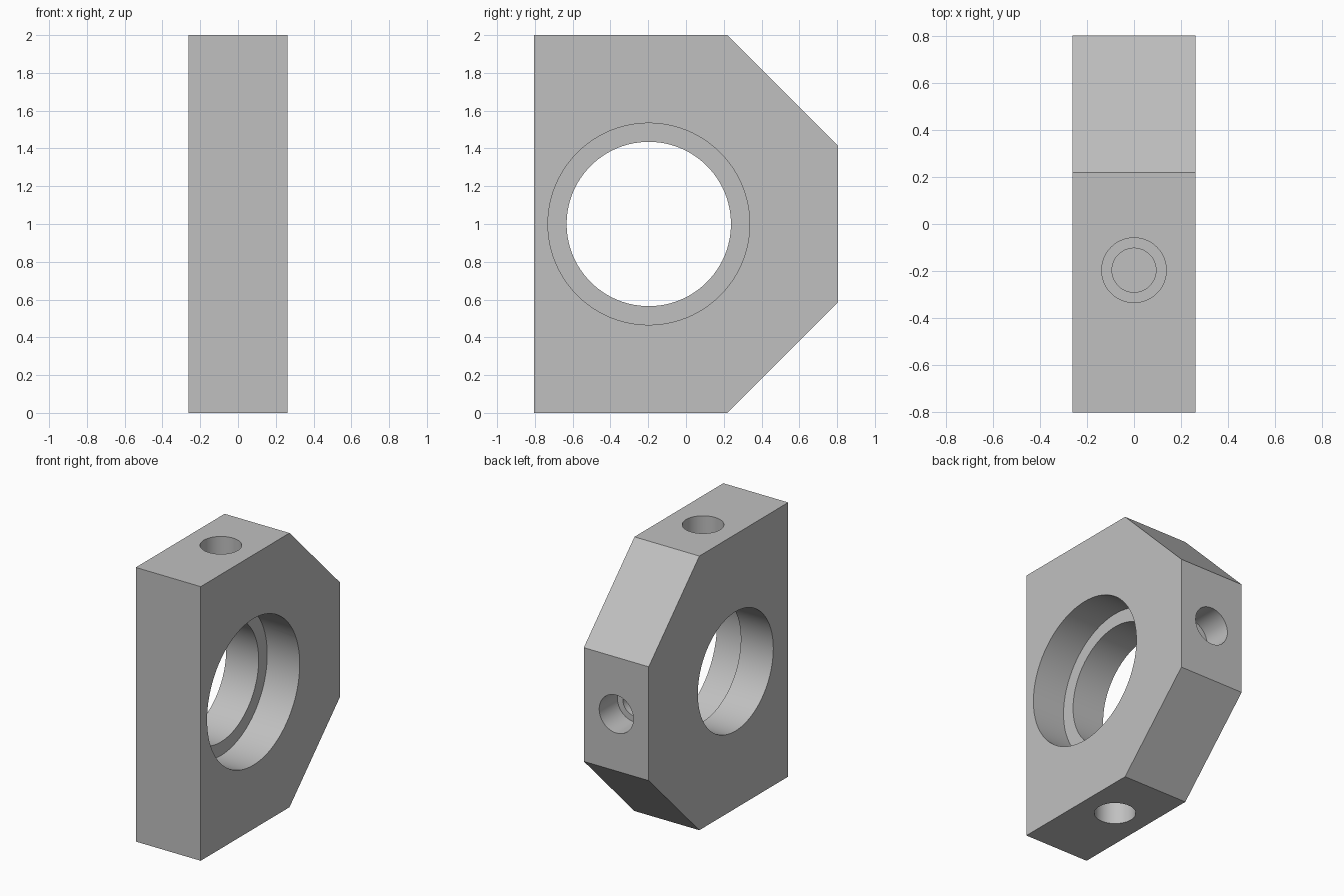
import bpy
import bmesh
from math import pi
from mathutils import Matrix, Vector

cube = bpy.data.objects.get("Cube")
if cube:
    bpy.data.objects.remove(cube, do_unlink=True)

HALF_WIDTH = 0.262
BORE = Vector((0, -0.197, 1))

grey = bpy.data.materials.new("plain grey")
grey.use_nodes = True
colour = (0.53, 0.53, 0.53, 1)
grey.diffuse_color = colour
grey.node_tree.nodes["Principled BSDF"].inputs["Base Color"].default_value = colour


def make_object(name, bm):
    bmesh.ops.recalc_face_normals(bm, faces=bm.faces)
    mesh = bpy.data.meshes.new(name)
    bm.to_mesh(mesh)
    bm.free()
    mesh.materials.append(grey)
    obj = bpy.data.objects.new(name, mesh)
    bpy.context.collection.objects.link(obj)
    return obj


def drill(body, start, end, radius, sides):
    """Cut a round hole between two points, then discard the cutter."""
    axis = end - start
    turn = axis.to_track_quat("Z", "Y").to_matrix().to_4x4()
    bm = bmesh.new()
    bmesh.ops.create_cone(bm, cap_ends=True, segments=sides, radius1=radius,
                          radius2=radius, depth=axis.length,
                          matrix=Matrix.Translation((start + end) / 2) @ turn)
    cutter = make_object("hole_cutter", bm)
    cutter.hide_render = True
    cut = body.modifiers.new("hole", "BOOLEAN")
    cut.operation = "DIFFERENCE"
    cut.solver = "EXACT"
    cut.object = cutter
    bpy.context.view_layer.objects.active = body
    bpy.ops.object.modifier_apply(modifier=cut.name)
    bpy.data.objects.remove(cutter, do_unlink=True)


# Block with two chamfered rear corners, extruded across its width
profile = [(-0.804, 0), (0.22, 0), (0.804, 0.585),
           (0.804, 1.415), (0.22, 2), (-0.804, 2)]
bm = bmesh.new()
side = bm.faces.new([bm.verts.new((-HALF_WIDTH, y, z)) for y, z in profile])
extruded = bmesh.ops.extrude_face_region(bm, geom=[side])
bmesh.ops.translate(bm, vec=(2 * HALF_WIDTH, 0, 0),
                    verts=[v for v in extruded["geom"] if isinstance(v, bmesh.types.BMVert)])
block = make_object("bearing_block", bm)

# Main bore, with a wider seat on the left half
across = Vector((1, 0, 0))
drill(block, BORE - across, BORE + across, 0.435, 96)
drill(block, BORE, BORE + across, 0.534, 96)

# Stepped blind holes in the top, bottom and back
for mouth, inward in (((0, BORE.y, 2), (0, 0, -1)),
                      ((0, BORE.y, 0), (0, 0, 1)),
                      ((0, 0.804, 1), (0, -1, 0))):
    mouth, inward = Vector(mouth), Vector(inward)
    drill(block, mouth - inward * 0.1, mouth + inward * 0.21, 0.138, 48)
    drill(block, mouth + inward * 0.15, mouth + inward * 0.32, 0.094, 48)

# Smooth round walls with crisp edges
bpy.ops.object.select_all(action="DESELECT")
block.select_set(True)
bpy.context.view_layer.objects.active = block
bpy.ops.object.shade_smooth_by_angle(angle=pi / 6)
